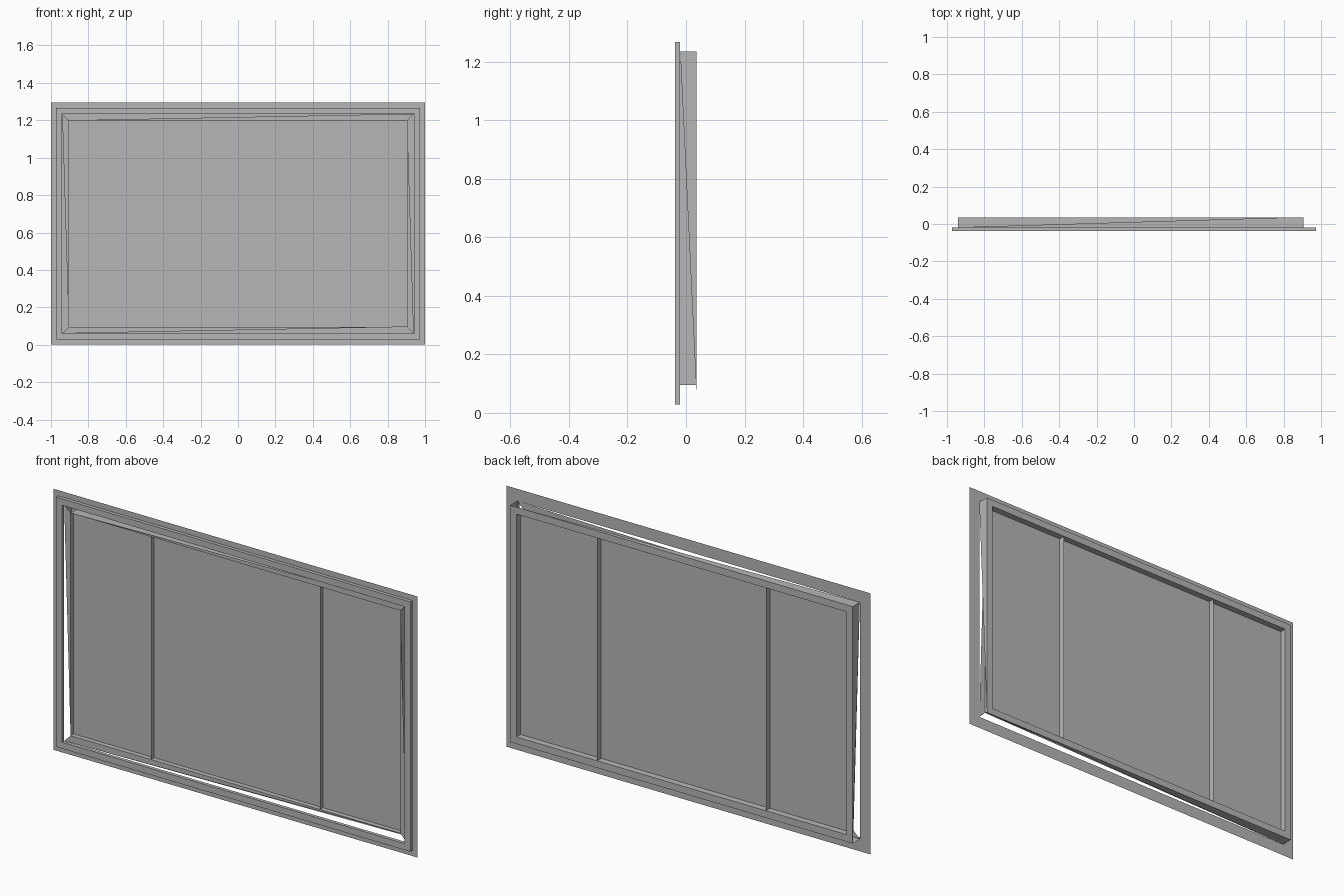
import bpy

old = bpy.data.objects.get("Cube")
if old:
    bpy.data.objects.remove(old, do_unlink=True)

grey = bpy.data.materials.new("plain_grey")
grey.use_nodes = True
grey.diffuse_color = (0.47, 0.47, 0.47, 1)
grey.node_tree.nodes["Principled BSDF"].inputs["Base Color"].default_value = (0.47, 0.47, 0.47, 1)

HEIGHT = 1.295
FRONT, WALL, GLASS, BACK = -0.037, -0.02, 0.004, 0.036
FLANGE, TRIM, OUTER, INNER = 0.0, 0.028, 0.06, 0.095   # insets from the edge
MULLION = 0.463


def loop(inset, y):
    """Rectangle corners: top left, top right, bottom right, bottom left."""
    x, low, high = 1 - inset, inset, HEIGHT - inset
    return [(-x, y, high), (x, y, high), (x, y, low), (-x, y, low)]


def band(a, b):
    """Four quads joining two rectangles."""
    return [(a[i], a[(i + 1) % 4], b[(i + 1) % 4], b[i]) for i in range(4)]


def build(name, faces):
    verts = []
    for face in faces:
        for v in face:
            if v not in verts:
                verts.append(v)
    mesh = bpy.data.meshes.new(name)
    mesh.from_pydata(verts, [], [[verts.index(v) for v in f] for f in faces])
    mesh.materials.append(grey)
    obj = bpy.data.objects.new(name, mesh)
    bpy.context.collection.objects.link(obj)
    return obj


# Flat flange and the raised trim on its front
build("wall_flange", band(loop(FLANGE, WALL), loop(OUTER, WALL)))
trim = [loop(TRIM, WALL), loop(TRIM, FRONT), loop(OUTER, FRONT), loop(OUTER, WALL)]
build("front_trim", [f for a, b in zip(trim, trim[1:]) for f in band(a, b)])

# Window frame: closed inner and back sides
out_front, out_back = loop(OUTER, WALL), loop(OUTER, BACK)
in_front, in_back = loop(INNER, WALL), loop(INNER, BACK)
build("window_frame", band(out_back, in_back) + band(in_back, in_front))

# Half-open triangular webs on the frame's front and outside
front_webs, side_webs = [], []
for i, kept in enumerate((0, 1, 3, 0)):
    j = (i + 1) % 4
    front_webs.append((in_front[i], in_front[j], out_front[j]))
    side_webs.append((out_back[i], out_back[j], out_front[kept]))
build("frame_front_webs", front_webs)
build("frame_side_webs", side_webs)

# Three panes
low, high = INNER, HEIGHT - INNER
edges = [INNER - 1, -MULLION, MULLION, 1 - INNER]
for name, a, b in zip(("right_pane", "centre_pane", "left_pane"), edges, edges[1:]):
    build(name, [((a, GLASS, low), (b, GLASS, low), (b, GLASS, high), (a, GLASS, high))])

# Thin upright dividers
for name, x in (("right_mullion", -MULLION), ("left_mullion", MULLION)):
    build(name, [((x, WALL, low), (x, BACK, low), (x, BACK, high), (x, WALL, high))])
